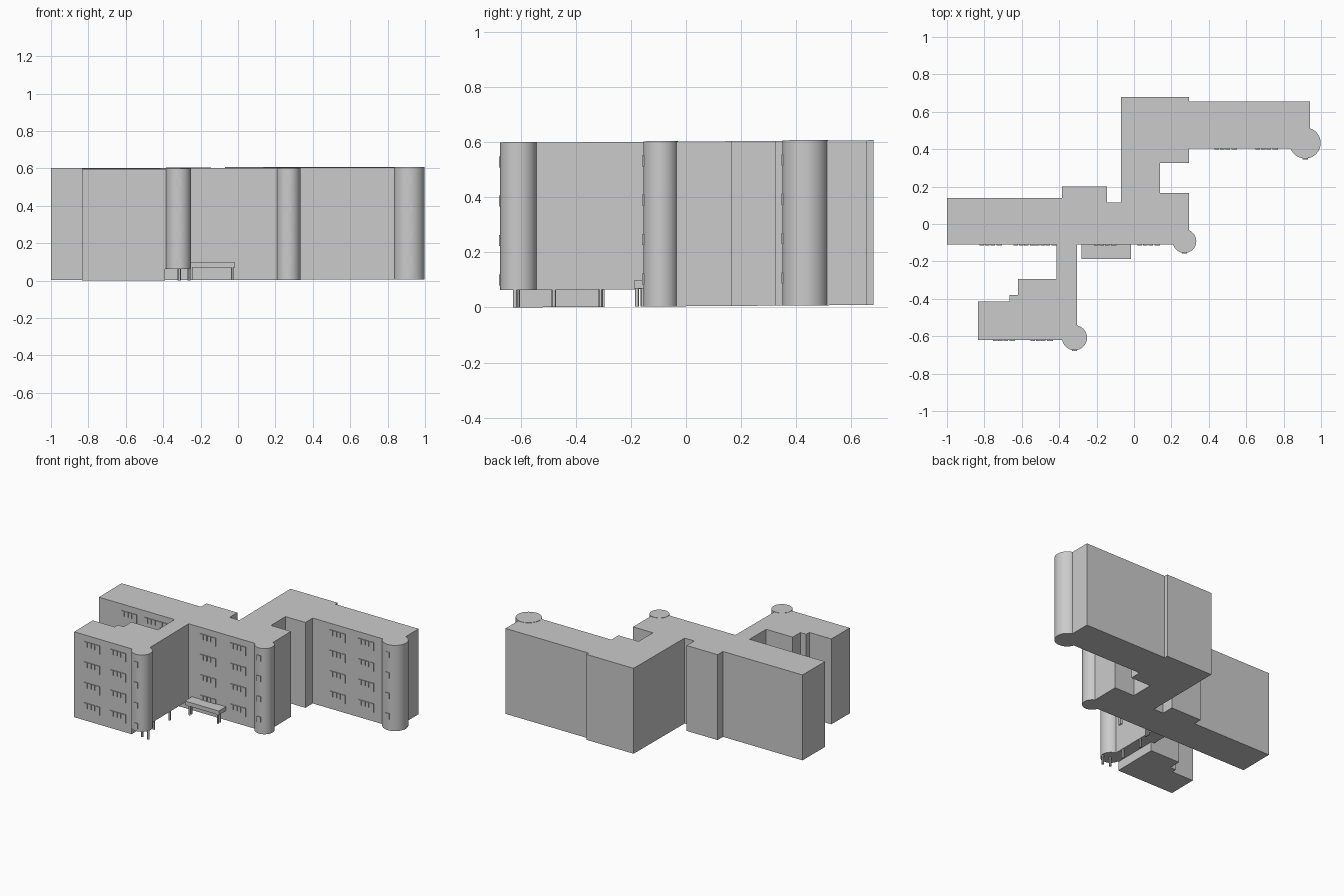
import bpy, bmesh
from math import cos, sin, pi

if "Cube" in bpy.data.objects:
    bpy.data.objects.remove(bpy.data.objects["Cube"], do_unlink=True)

TOP, LIFT = 0.598, 0.063      # roof height and underside of the raised wing
COLOR = (0.6, 0.6, 0.6, 1)

grey = bpy.data.materials.new("light_grey")
grey.use_nodes = True
grey.diffuse_color = COLOR
grey.node_tree.nodes["Principled BSDF"].inputs["Base Color"].default_value = COLOR


def add_prism(bm, outline, z0, z1):
    """Extrude a plan outline; the site rises very slightly to the back."""
    base = bm.faces.new([bm.verts.new((x, y, z0)) for x, y in outline])
    new = bmesh.ops.extrude_face_region(bm, geom=[base])["geom"]
    for v in new:
        if isinstance(v, bmesh.types.BMVert):
            v.co.z = z1


def rect(x0, x1, y0, y1):
    return [(x0, y0), (x1, y0), (x1, y1), (x0, y1)]


def ring(cx, cy, r, n):
    return [(cx + r * cos(2 * pi * i / n), cy + r * sin(2 * pi * i / n)) for i in range(n)]


def build(name, prisms, smooth=False):
    bm = bmesh.new()
    for p in prisms:
        add_prism(bm, *p)
    for v in bm.verts:
        v.co.z += 0.007 * (v.co.y + 0.63)
    bmesh.ops.recalc_face_normals(bm, faces=bm.faces)
    mesh = bpy.data.meshes.new(name)
    bm.to_mesh(mesh)
    bm.free()
    mesh.materials.append(grey)
    obj = bpy.data.objects.new(name, mesh)
    bpy.context.collection.objects.link(obj)
    if smooth:
        bpy.ops.object.select_all(action="DESELECT")
        obj.select_set(True)
        bpy.context.view_layer.objects.active = obj
        bpy.ops.object.shade_smooth_by_angle()
    return obj


# Main building
main_plan = [(-1, -.11), (.295, -.11), (.295, .165), (.14, .165), (.14, .325),
             (.295, .325), (.295, .405), (.94, .405), (.94, .655), (.295, .655),
             (.295, .68), (-.07, .68), (-.07, .115), (-.145, .115), (-.145, .2),
             (-.385, .2), (-.385, .14), (-1, .14)]
build("main_building", [(main_plan, 0, TOP)])

# Front wing, raised over a passage at its right end
wing_left = [(-.62, -.295), (-.62, -.38), (-.665, -.38), (-.665, -.415),
             (-.835, -.415), (-.835, -.62)]
build("front_wing", [([(-.305, -.62), (-.305, -.11), (-.415, -.11), (-.415, -.295)]
                      + wing_left, LIFT, TOP)])
build("front_wing_ground_floor", [([(-.39, -.62), (-.39, -.295)] + wing_left, 0, LIFT)])

# Round corner towers
towers = {"front": (-.318, -.608, .067, LIFT), "middle": (.27, -.092, .063, 0),
          "back": (.915, .433, .083, 0)}
for name, (x, y, r, z) in towers.items():
    build(name + "_tower", [(ring(x, y, r, 48), z, TOP + .002)], True)

# Columns under the raised wing
build("passage_columns", [(ring(x, y, .008, 12), 0, LIFT + .005) for x, y in
                          [(-.262, -.62), (-.315, -.61), (-.315, -.48), (-.313, -.31)]], True)

# Entrance canopy
build("entrance_canopy", [(rect(-.28, -.017, -.188, -.11), .066, .094)])
build("canopy_columns", [(ring(x, y, .007, 12), 0, .067)
                         for x in (-.25, -.03) for y in (-.178, -.158)], True)

# Windows: a row of small panes beside a taller balcony door, on four floors
floors = [.1 + .143 * i for i in range(4)]
bays = [(-.695, -.62), (-.494, -.62), (-.765, -.11), (-.585, -.11), (-.47, -.11),
        (-.154, -.11), (.08, -.11), (.49, .405), (.71, .405)]
panes = []
for x, y in bays:
    for z in floors:
        for i in range(3):
            px = x - .06 + i * .029
            panes.append((rect(px, px + .024, y - .006, y + .001), z - .012, z + .025))
        panes.append((rect(x + .03, x + .06, y - .006, y + .001), z - .035, z + .025))
build("wall_windows", panes)

# Small windows on the tower fronts
build("tower_windows", [(rect(x - .014, x + .014, y - r - .004, y - r + .004), z - .02, z + .02)
                        for x, y, r, _ in towers.values() for z in floors])
